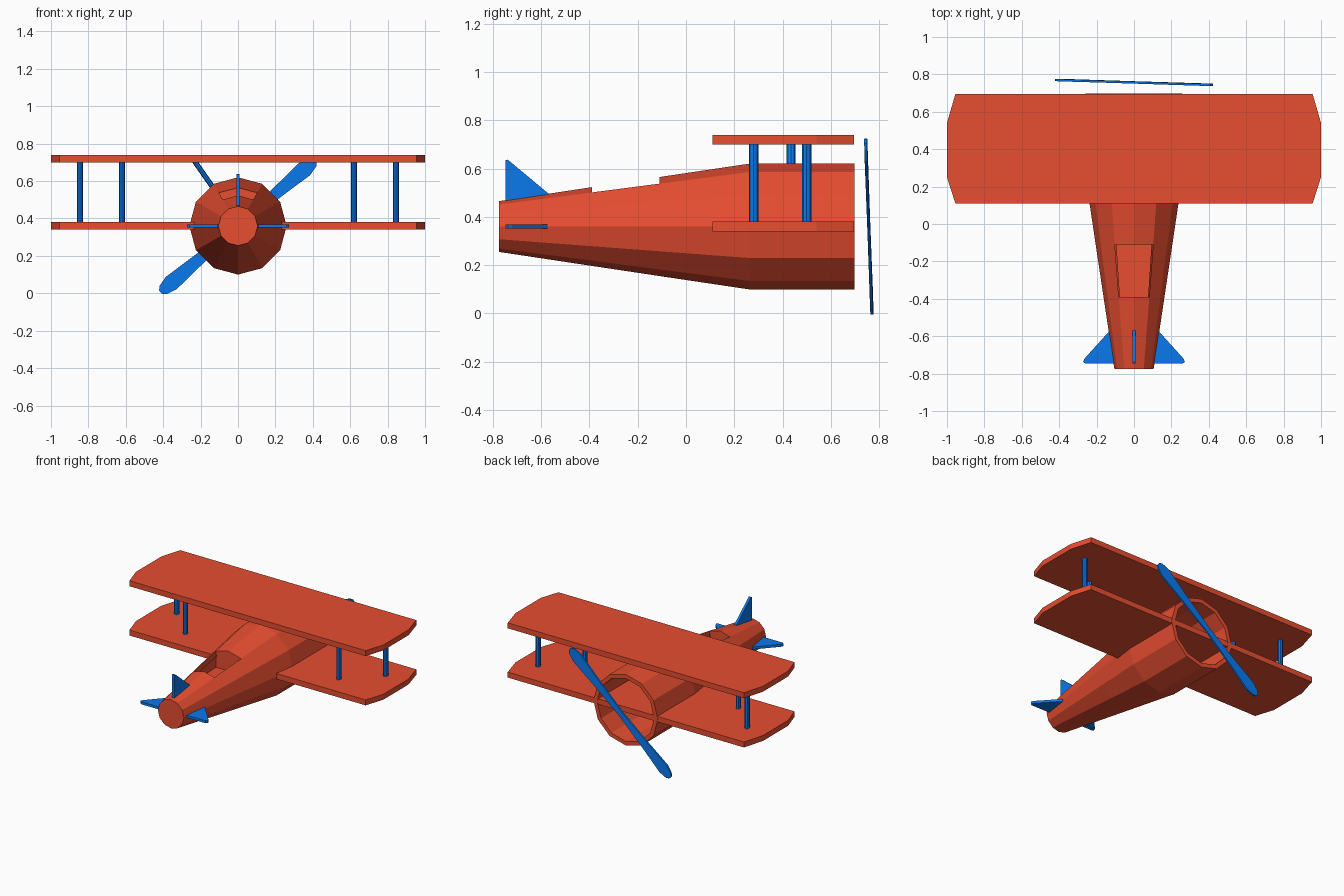
import bpy, bmesh, math
from mathutils import Vector, Matrix

if "Cube" in bpy.data.objects:
    bpy.data.objects.remove(bpy.data.objects["Cube"])


def material(name, rgb):
    m = bpy.data.materials.new(name)
    m.diffuse_color = (*rgb, 1)
    m.use_nodes = True
    m.node_tree.nodes["Principled BSDF"].inputs["Base Color"].default_value = m.diffuse_color
    return m


RED = material("red_paint", (0.80, 0.075, 0.03))
BLUE = material("blue_paint", (0.003, 0.19, 0.84))
AXIS_Z = 0.36


def finish(bm, name, mat):
    me = bpy.data.meshes.new(name)
    bm.to_mesh(me)
    bm.free()
    me.materials.append(mat)
    ob = bpy.data.objects.new(name, me)
    bpy.context.collection.objects.link(ob)
    return ob


def plate(name, outline, thick, matrix, mat):
    """Flat outline (local xy) extruded symmetrically along local z."""
    bm = bmesh.new()
    face = bm.faces.new([bm.verts.new((x, y, -thick / 2)) for x, y in outline])
    ext = bmesh.ops.extrude_face_region(bm, geom=[face])
    bmesh.ops.translate(bm, vec=(0, 0, thick),
                        verts=[v for v in ext["geom"] if isinstance(v, bmesh.types.BMVert)])
    bm.transform(matrix)
    bmesh.ops.recalc_face_normals(bm, faces=bm.faces)
    return finish(bm, name, mat)


def strut(name, a, b, rx, ry):
    """Eight-sided oval rod from a to b, rx across and ry along the plane."""
    a, b = Vector(a), Vector(b)
    d = (b - a).normalized()
    side = Vector((0, 1, 0)).cross(d).normalized()
    rot = Matrix((side, Vector((0, 1, 0)), d)).transposed().to_4x4()
    bm = bmesh.new()
    bmesh.ops.create_cone(bm, cap_ends=True, segments=8, radius1=1, radius2=1, depth=(b - a).length)
    bm.transform(Matrix.Translation((a + b) / 2) @ rot @ Matrix.Diagonal((rx, ry, 1, 1)))
    bmesh.ops.recalc_face_normals(bm, faces=bm.faces)
    return finish(bm, name, BLUE)


# Fuselage: twelve-sided tapered shell with open nose
N = 12
stations = [(-0.775, 0.105), (-0.39, 0.163), (-0.11, 0.205), (0.26, 0.26), (0.697, 0.26)]
bm = bmesh.new()
rings = [[bm.verts.new((r * math.sin(2 * math.pi * i / N), y, AXIS_Z + r * math.cos(2 * math.pi * i / N)))
          for i in range(N)] for y, r in stations]
for s in range(len(rings) - 1):
    for i in range(N):
        j = (i + 1) % N
        if not (s == 1 and i in (0, N - 1)):
            bm.faces.new((rings[s][i], rings[s][j], rings[s + 1][j], rings[s + 1][i]))
bm.faces.new(rings[0])
nose = bm.faces.new(rings[-1])

# Cockpit: straight-walled pocket below the two missing top panels
rim = [rings[1][-1], rings[1][0], rings[1][1], rings[2][1], rings[2][0], rings[2][-1]]
floor = [bm.verts.new((v.co.x, v.co.y, 0.42)) for v in rim]
for i in range(6):
    j = (i + 1) % 6
    bm.faces.new((rim[i], rim[j], floor[j], floor[i]))
bm.faces.new(floor)
bmesh.ops.recalc_face_normals(bm, faces=bm.faces)
bmesh.ops.delete(bm, geom=[nose], context='FACES_ONLY')
fuselage = finish(bm, "fuselage", RED)
shell = fuselage.modifiers.new("shell", 'SOLIDIFY')
shell.thickness = 0.03
shell.offset = -1

# Wings with clipped tips
right = [(0.955, 0.11), (1.0, 0.25), (1.0, 0.54), (0.955, 0.695)]
wing_outline = right + [(-x, y) for x, y in reversed(right)]
for name, z in (("lower_wing", 0.36), ("upper_wing", 0.72)):
    plate(name, wing_outline, 0.04, Matrix.Translation((0, 0, z)), RED)

# Wing struts and horizontal tail planes, mirrored
tail_outline = [(0.08, -0.56), (0.125, -0.565), (0.265, -0.72), (0.272, -0.737), (0.26, -0.747), (0.08, -0.747)]
for s, label in ((-1, "left"), (1, "right")):
    strut(label + "_inner_strut", (s * 0.62, 0.28, 0.37), (s * 0.62, 0.28, 0.71), 0.016, 0.02)
    strut(label + "_outer_strut", (s * 0.845, 0.50, 0.37), (s * 0.845, 0.50, 0.71), 0.016, 0.02)
    plate(label + "_tailplane", [(s * x, y) for x, y in tail_outline], 0.018,
          Matrix.Translation((0, 0, AXIS_Z)), BLUE)

# Single slanted strut from the fuselage to the upper wing
strut("centre_strut", (-0.13, 0.435, 0.56), (-0.235, 0.435, 0.71), 0.014, 0.018)

# Vertical fin: local x -> y, local y -> z
fin = [(-0.747, 0.45), (-0.747, 0.635), (-0.738, 0.637), (-0.57, 0.497), (-0.57, 0.47)]
stand = Matrix(((0, 0, 1, 0), (1, 0, 0, 0), (0, 1, 0, 0), (0, 0, 0, 1)))
plate("tail_fin", fin, 0.018, stand, BLUE)

# Propeller: slightly tilted two-blade plate in front of the nose
u = Vector((0.76, -0.024, 0.65)).normalized()
v = Vector((-0.65, 0, 0.76))
v = (v - u * v.dot(u)).normalized()
n = u.cross(v)
frame = Matrix.Translation((0, 0.757, AXIS_Z)) @ Matrix((u, v, n)).transposed().to_4x4()
upper = [(0.545, 0.012), (0.525, 0.03), (0.47, 0.044), (0.27, 0.031), (0, 0.02)]
upper += [(-x, y) for x, y in reversed(upper[:-1])]
plate("propeller", upper + [(-x, -y) for x, y in upper], 0.012, frame, BLUE)
